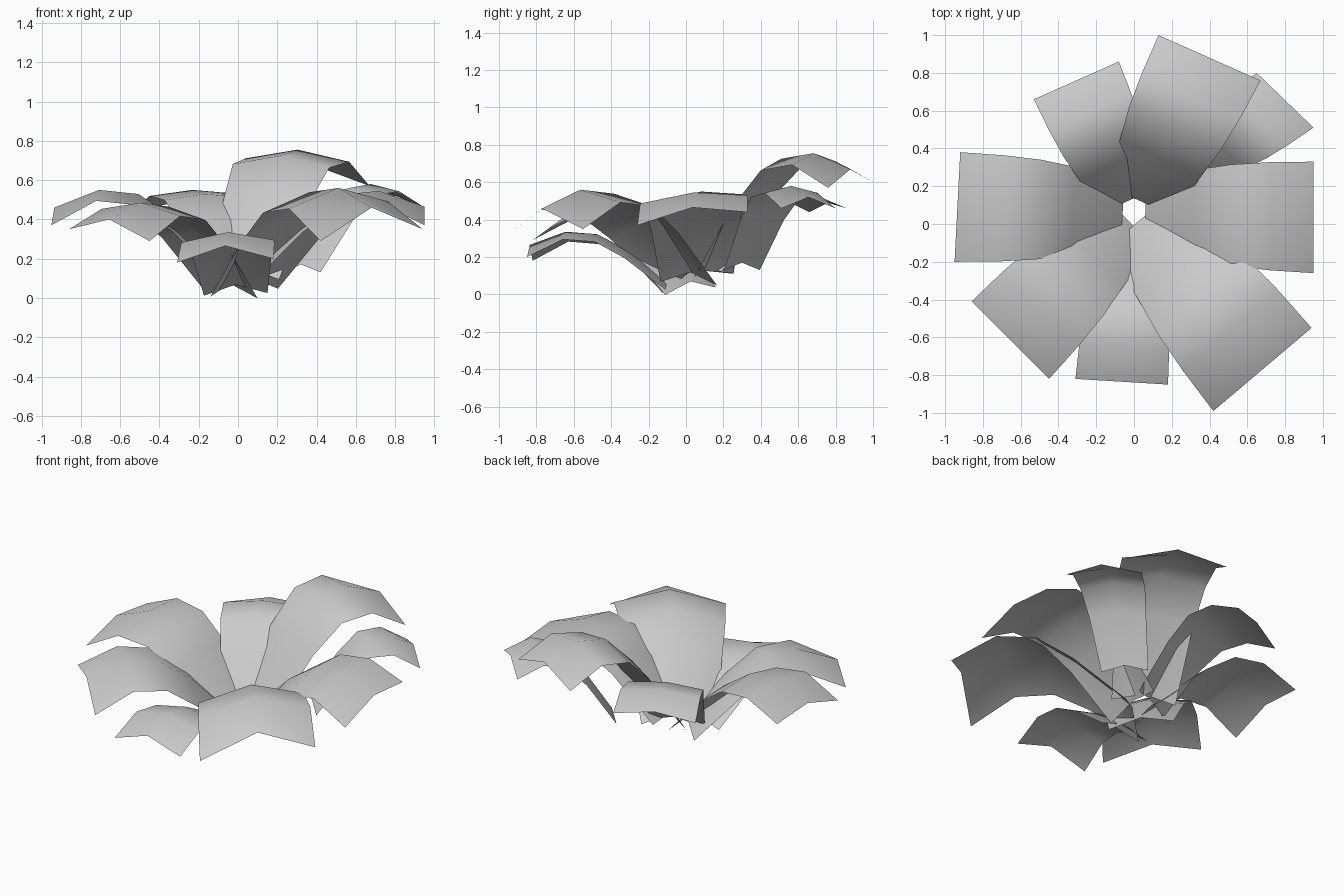
import bpy
from mathutils import Vector

if "Cube" in bpy.data.objects:
    bpy.data.objects.remove(bpy.data.objects["Cube"])

HUB = Vector((0, 0.06, 0))          # the leaves radiate from this point
# along the leaf: (fraction of length, fraction of rise, width scale, edge droop scale)
ROWS = [(0, 0, 0.66, 0.66), (0.30, 0.65, 0.80, 0.70), (0.51, 0.95, 0.91, 0.62),
        (0.74, 1, 0.97, 0.62), (1, None, 1, 1)]


def leaf(name, p, q, tip_z, crest_z, base_z, base_r):
    """Arching leaf, creased along its midrib; p and q are the tip corners."""
    p, q = Vector(p), Vector(q)
    tip = (p + q) / 2
    tip.z = tip_z
    out = Vector((tip.x - HUB.x, tip.y - HUB.y, 0)).normalized()
    base = HUB + out * base_r
    base.z = base_z
    verts, faces = [], []
    for t, rise, w, droop in ROWS:
        mid = base.lerp(tip, t)
        mid.z = tip_z if rise is None else base_z + (crest_z - base_z) * rise
        scale = Vector((w, w, droop))
        verts += [mid + (p - tip) * scale, mid, mid + (q - tip) * scale]
    for i in range(len(ROWS) - 1):
        for j in range(2):
            a = i * 3 + j
            faces.append((a, a + 1, a + 4, a + 3))
    mesh = bpy.data.meshes.new(name)
    mesh.from_pydata([tuple(v) for v in verts], [], faces)
    for f in mesh.polygons:
        f.use_smooth = True
    mesh.update()
    # make the upper side the front of each face
    if sum(f.normal.z for f in mesh.polygons) < 0:
        mesh.flip_normals()
    obj = bpy.data.objects.new(name, mesh)
    bpy.context.collection.objects.link(obj)
    return obj


# patch for component-wise scaling of a corner offset
def _mul(a, b):
    return Vector((a.x * b.x, a.y * b.y, a.z * b.z))


# large leaves
leaf("leaf_back_tall", (0.13, 1.0, 0.60), (0.67, 0.76, 0.57), 0.67, 0.755, 0.16, 0.07)
leaf("leaf_left", (-0.95, -0.2, 0.37), (-0.92, 0.38, 0.43), 0.46, 0.55, 0.13, 0.06)
leaf("leaf_front_left", (-0.86, -0.41, 0.35), (-0.45, -0.82, 0.29), 0.40, 0.485, 0.07, 0.05)
leaf("leaf_front_right", (0.42, -0.99, 0.29), (0.94, -0.55, 0.35), 0.46, 0.56, 0.12, 0.05)
leaf("leaf_right", (0.95, -0.26, 0.37), (0.95, 0.33, 0.44), 0.465, 0.545, 0.13, 0.06)
# small leaves
leaf("leaf_back_left", (-0.53, 0.66, 0.44), (-0.08, 0.86, 0.46), 0.49, 0.55, 0.14, 0.07)
leaf("leaf_front", (-0.31, -0.82, 0.18), (0.18, -0.85, 0.20), 0.265, 0.335, 0.068, 0.16)
leaf("leaf_back_right", (0.65, 0.8, 0.46), (0.95, 0.51, 0.46), 0.52, 0.58, 0.17, 0.40)
